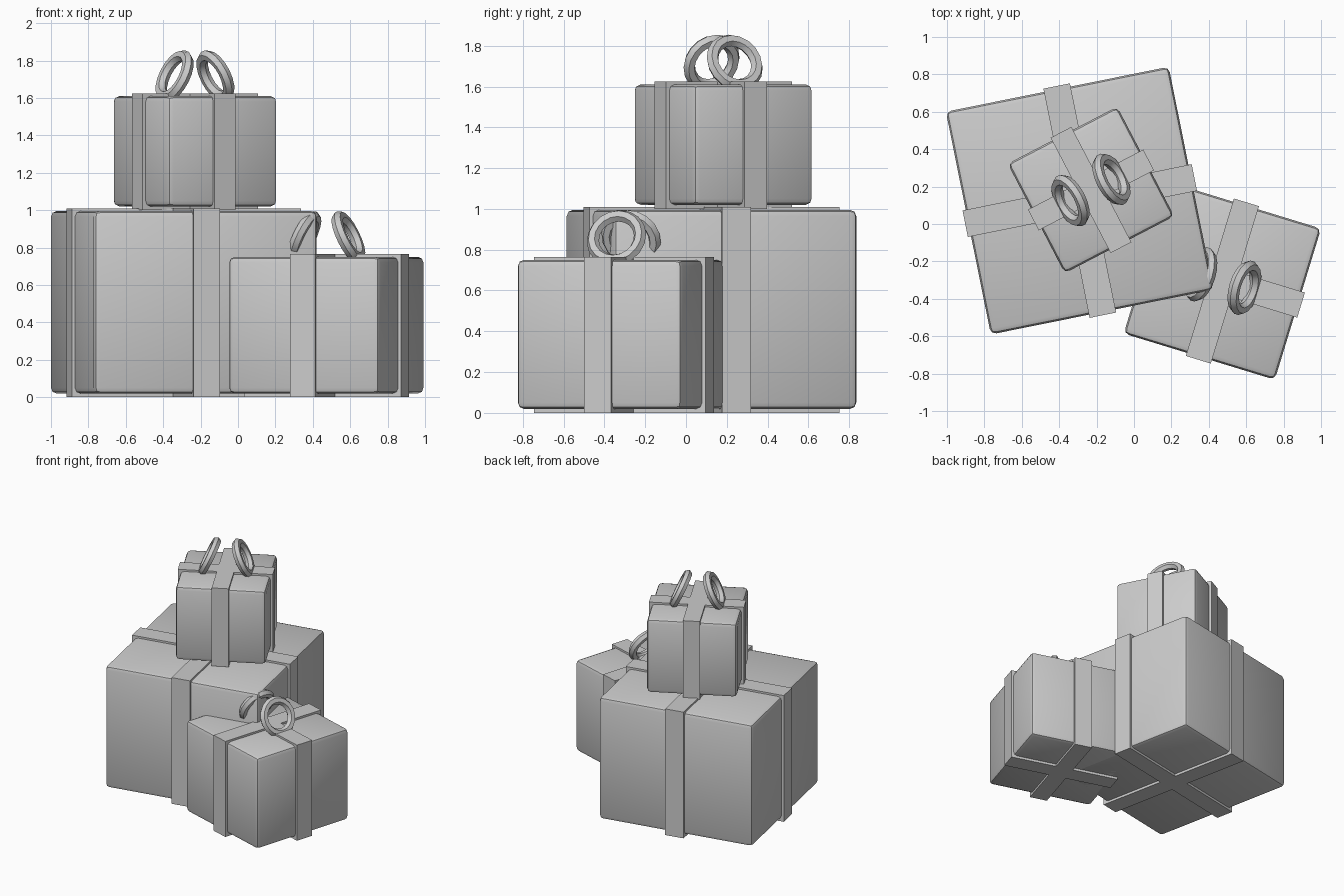
import bpy, math
from mathutils import Matrix

if "Cube" in bpy.data.objects:
    bpy.data.objects.remove(bpy.data.objects["Cube"])

grey = bpy.data.materials.new("paper grey")
grey.diffuse_color = (0.6, 0.6, 0.6, 1)
grey.use_nodes = True
grey.node_tree.nodes["Principled BSDF"].inputs["Base Color"].default_value = grey.diffuse_color


def finish(name, place, bevel=0, segments=2):
    """Name the active object, place it and give it its finish."""
    ob = bpy.context.object
    ob.name = name
    ob.data.materials.append(grey)
    if bevel:
        mod = ob.modifiers.new("soft_edges", 'BEVEL')
        mod.width, mod.segments = bevel, segments
        bpy.ops.object.modifier_apply(modifier=mod.name)
    bpy.ops.object.shade_smooth_by_angle(angle=math.radians(35))
    ob.matrix_world = place
    return ob


def block(name, frame, size, z0, z1, bevel=0):
    """Box of size (x, y) between two heights."""
    bpy.ops.mesh.primitive_cube_add(size=1)
    ob = bpy.context.object
    ob.data.transform(Matrix.Diagonal((size[0], size[1], z1 - z0, 1)))
    return finish(name, frame @ Matrix.Translation((0, 0, (z0 + z1) / 2)), bevel)


def gift(name, centre, angle, side, bottom, top, ribbon_width, bow):
    frame = Matrix.Translation((*centre, 0)) @ Matrix.Rotation(math.radians(angle), 4, 'Z')
    # wrapped box
    block(name + "_box", frame, (side, side), bottom + 0.02, top - 0.015, 0.03)
    # crossed ribbons running right round the box
    reach = side + 0.035
    block(name + "_ribbon_across", frame, (reach, ribbon_width), bottom, top)
    block(name + "_ribbon_along", frame, (ribbon_width, reach), bottom, top)
    # two bow loops leaning together
    if bow:
        for label, s in (("left", -1), ("right", 1)):
            bpy.ops.mesh.primitive_torus_add(major_radius=0.12, minor_radius=0.031,
                                             major_segments=18, minor_segments=6)
            lean = Matrix.Rotation(math.radians(90 - s * 25), 4, 'Y')
            finish(f"{name}_bow_loop_{label}",
                   frame @ Matrix.Translation((s * 0.123, 0, top + 0.092)) @ lean)


gift("large_gift", (-0.29, 0.125), 11.4, 1.215, 0.0, 1.01, 0.145, False)
gift("side_gift", (0.4725, -0.305), -17, 0.845, 0.0, 0.765, 0.14, True)
gift("top_gift", (-0.23, 0.182), 27.5, 0.66, 1.0, 1.625, 0.125, True)
